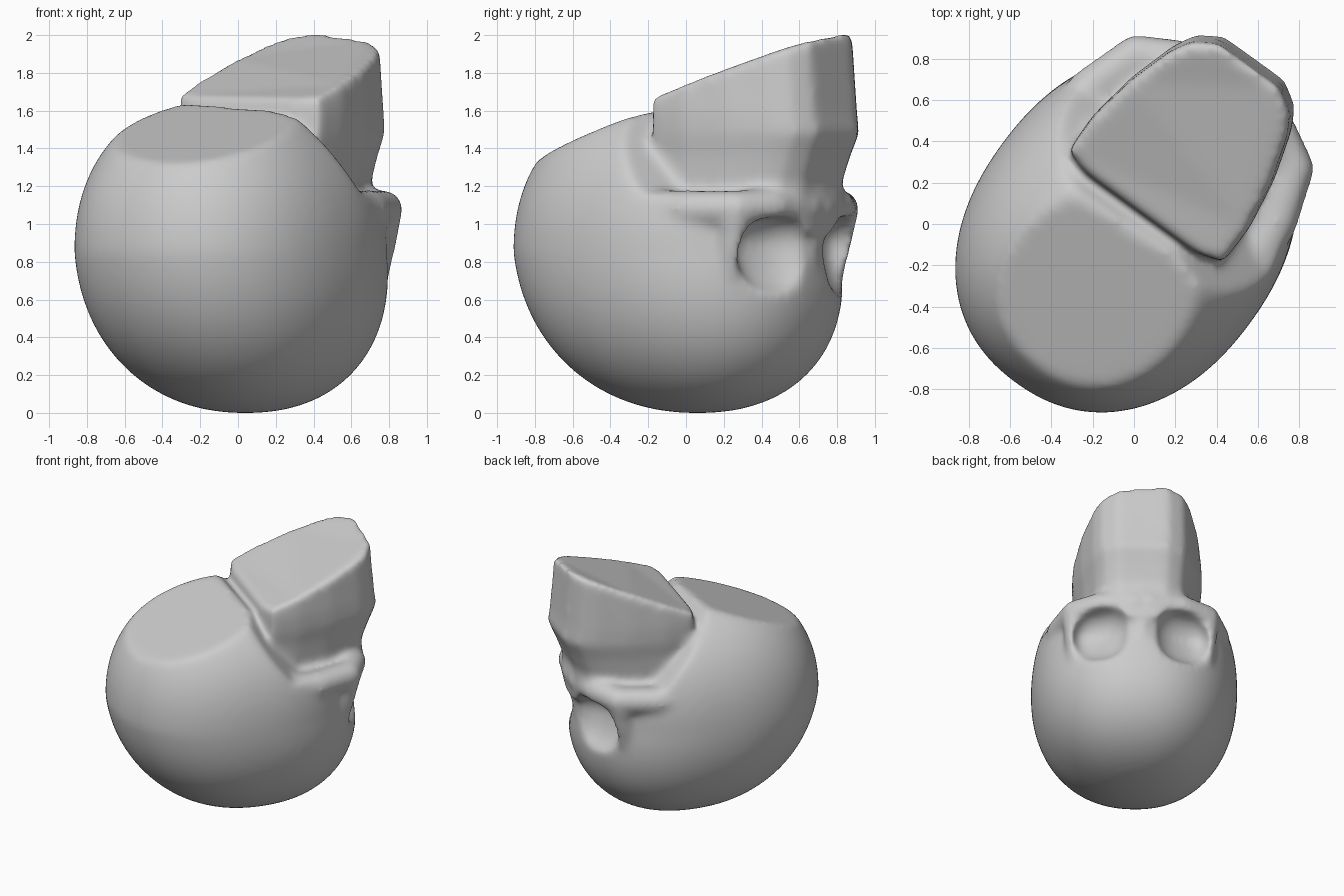
import bpy, bmesh, math
from mathutils import Vector, Matrix

if "Cube" in bpy.data.objects:
    bpy.data.objects.remove(bpy.data.objects["Cube"])

# Local frame: +x is the facing direction, y is sideways, z up; turned at the end.
bm = bmesh.new()


def blob(target, centre, radii, power=2.0, seg=32):
    """Closed (super)ellipsoid."""
    new = bmesh.ops.create_uvsphere(target, u_segments=seg, v_segments=seg // 2, radius=1)["verts"]
    for v in new:
        d = v.co.copy()
        d /= sum(abs(c) ** power for c in d) ** (1 / power)
        v.co = Vector([c + r * k for c, r, k in zip(centre, radii, d)])
    return new


def bone(points, steps=8):
    """Rounded, tapering ridge along (x, y, z, radius) points, mirrored in y."""
    for a, b in zip(points, points[1:]):
        for i in range(steps + 1):
            p = [m + (n - m) * i / steps for m, n in zip(a, b)]
            for side in (1, -1):
                blob(bm, (p[0], p[1] * side, p[2]), (p[3],) * 3, seg=16)


# cranium: flattened by the slanting base plane, stepped down beside the muzzle
for v in blob(bm, (-0.06, 0, 0.85), (0.875, 0.72, 0.85), 2.2, 128):
    x, y, z = v.co
    plane = 1.67 + 0.37 * (x - 0.1) + 0.10 * y
    ledge = 1.16 + max(0, 0.47 * (1 - (x + 0.03 + 0.5 * max(0, -y - 0.25)) / 0.42))
    v.co.z = min(z, plane, ledge)
    v.co.x += 0.13 * max(0, 0.85 - z) / 0.85

# muzzle block: stacked outlines, the last one on a slanting plane
half = [(0.06, 0.32), (0.10, 0.45), (0.3, 0.455), (0.55, 0.415), (0.78, 0.345),
        (0.88, 0.29), (0.95, 0.18)]
outline = half + [(x, -y) for x, y in reversed(half)]
rings = []
for z, sx, sy in [(0.95, 0.90, 0.94), (1.22, 0.90, 0.93), (1.36, 0.96, 0.95),
                  (1.48, 1.02, 0.99), (1.6, 1.0, 1.0), (None, 0.965, 0.98)]:
    ring = []
    for x, y in outline:
        px = 0.08 + (x - 0.08) * sx
        top = 1.67 + 0.39 * (px - 0.08) + 0.13 * y * px
        ring.append(bm.verts.new((px, y * sy, top if z is None else z)))
    rings.append(ring)
n = len(outline)
for a, b in zip(rings, rings[1:]):
    for i in range(n):
        bm.faces.new((a[i], a[(i + 1) % n], b[(i + 1) % n], b[i]))
bm.faces.new(rings[0][::-1])
bm.faces.new(rings[-1])

# cheek ledge, outer socket rim and nose ridge
bone([(0.80, 0.05, 1.09, 0.09), (0.75, 0.28, 1.09, 0.10), (0.65, 0.455, 1.08, 0.10),
      (0.40, 0.54, 1.08, 0.10), (0.05, 0.58, 1.09, 0.10)])
bone([(0.65, 0.455, 1.08, 0.10), (0.62, 0.45, 0.88, 0.085), (0.58, 0.42, 0.66, 0.08)])
bone([(0.80, 0, 1.15, 0.08), (0.76, 0, 0.75, 0.07)])
bmesh.ops.recalc_face_normals(bm, faces=bm.faces[:])


def make(name, source):
    mesh = bpy.data.meshes.new(name)
    source.to_mesh(mesh)
    source.free()
    obj = bpy.data.objects.new(name, mesh)
    bpy.context.collection.objects.link(obj)
    return obj


skull = make("skull", bm)

# eye socket cutters, running out shallow towards the forehead
cb = bmesh.new()
for side in (1, -1):
    for v in blob(cb, (0.82, 0.285 * side, 0.82), (0.20, 0.20, 0.22), 2.6):
        v.co.x += 0.3 * max(0, 0.9 - v.co.z)
        v.co.x -= 0.4 * (abs(v.co.y) - 0.285)
sockets = make("socket_cutter", cb)
sockets.hide_render = True

# fuse, carve, soften
fuse = skull.modifiers.new("fuse", "REMESH")
fuse.mode = "VOXEL"
fuse.voxel_size = 0.02
carve = skull.modifiers.new("carve", "BOOLEAN")
carve.operation = "DIFFERENCE"
carve.object = sockets
again = skull.modifiers.new("even", "REMESH")
again.mode = "VOXEL"
again.voxel_size = 0.02
soft = skull.modifiers.new("soften", "SMOOTH")
soft.factor = 0.5
soft.iterations = 16
bpy.context.view_layer.objects.active = skull
skull.select_set(True)
for m in [m.name for m in skull.modifiers]:
    bpy.ops.object.modifier_apply(modifier=m)
bpy.data.objects.remove(sockets)

# turn to its facing direction and fit to the overall size
mesh = skull.data
mesh.transform(Matrix.Rotation(math.radians(54), 4, "Z"))
for axis, (lo, hi) in enumerate([(-0.865, 0.865), (-0.912, 0.912), (0, 2)]):
    vals = [v.co[axis] for v in mesh.vertices]
    a, b = min(vals), max(vals)
    for v in mesh.vertices:
        v.co[axis] = lo + (v.co[axis] - a) * (hi - lo) / (b - a)
bpy.ops.object.shade_smooth_by_angle(angle=math.radians(50))
